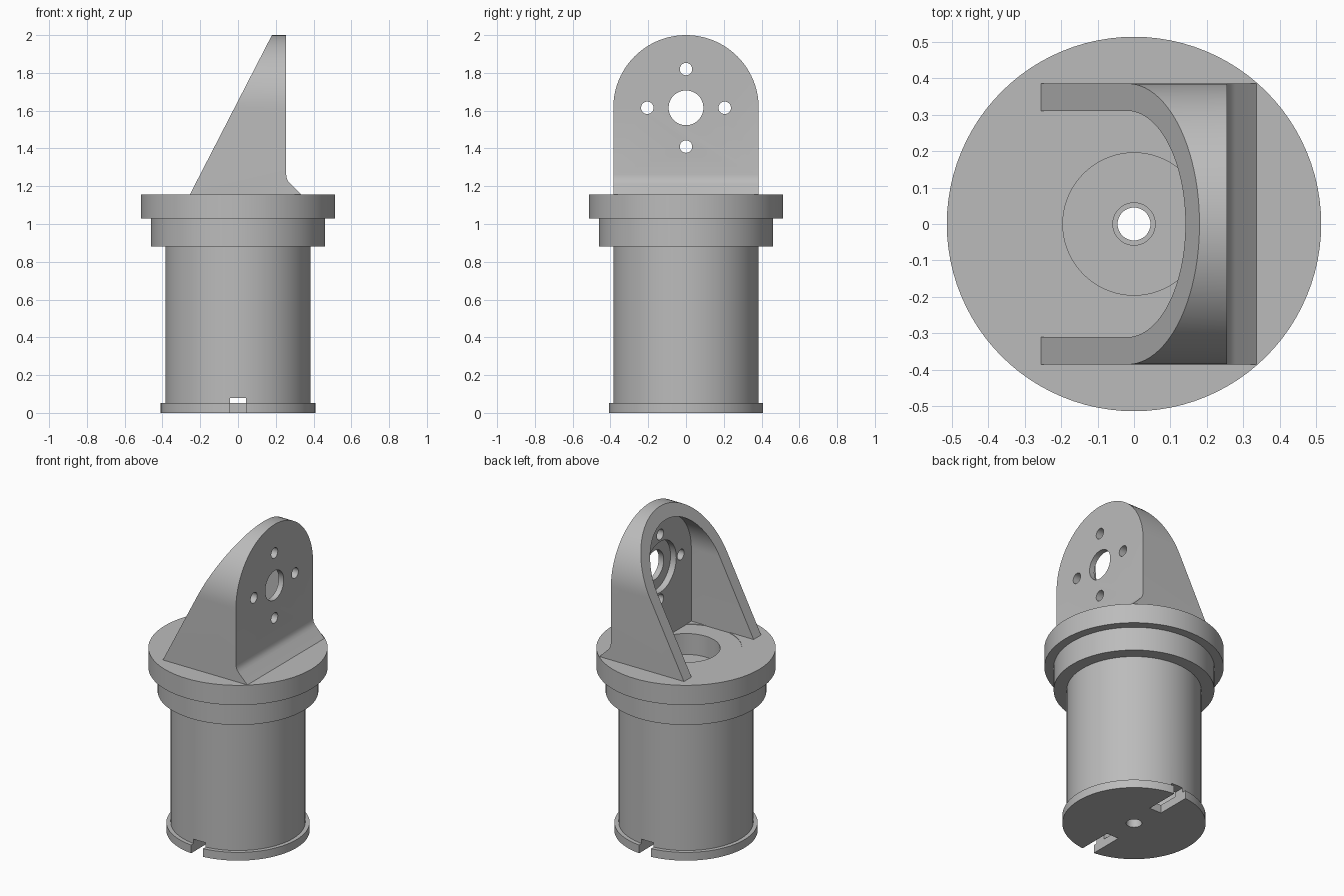
import bpy, bmesh, math
from mathutils import Vector, Matrix

cube = bpy.data.objects.get("Cube")
if cube:
    bpy.data.objects.remove(cube, do_unlink=True)

grey = bpy.data.materials.new("plain grey")
grey.use_nodes = True
grey.diffuse_color = (0.5, 0.5, 0.5, 1)
grey.node_tree.nodes["Principled BSDF"].inputs["Base Color"].default_value = (0.5, 0.5, 0.5, 1)


def make(name, bm):
    bmesh.ops.recalc_face_normals(bm, faces=bm.faces)
    mesh = bpy.data.meshes.new(name)
    bm.to_mesh(mesh)
    bm.free()
    obj = bpy.data.objects.new(name, mesh)
    mesh.materials.append(grey)
    bpy.context.collection.objects.link(obj)
    return obj


def prism(name, points, depth):
    """Extrude a closed outline of 3D points along a vector."""
    bm = bmesh.new()
    face = bm.faces.new([bm.verts.new(p) for p in points])
    ext = bmesh.ops.extrude_face_region(bm, geom=[face])
    bmesh.ops.translate(bm, vec=Vector(depth),
                        verts=[g for g in ext["geom"] if isinstance(g, bmesh.types.BMVert)])
    return make(name, bm)


def lathe(name, profile, steps=96):
    """Revolve a closed (radius, z) profile about z."""
    bm = bmesh.new()
    verts = [bm.verts.new((r, 0, z)) for r, z in profile]
    edges = [bm.edges.new((a, b)) for a, b in zip(verts, verts[1:] + verts[:1])]
    bmesh.ops.spin(bm, geom=verts + edges, cent=(0, 0, 0), axis=(0, 0, 1),
                   angle=math.tau, steps=steps, use_duplicate=False)
    bmesh.ops.remove_doubles(bm, verts=bm.verts, dist=1e-5)
    return make(name, bm)


def rod(name, radius, x0, x1, y, z, sides=48):
    """Cylinder lying along x."""
    circle = [(x0, y + radius * math.cos(i * math.tau / sides),
               z + radius * math.sin(i * math.tau / sides)) for i in range(sides)]
    return prism(name, circle, (x1 - x0, 0, 0))


def arch(name, radius, x0, x1, bottom, sides=48):
    """Round-topped block, extruded along x."""
    top = [(x0, radius * math.cos(i * math.pi / sides),
            HOLE_Z + radius * math.sin(i * math.pi / sides)) for i in range(sides + 1)]
    return prism(name, [(x0, radius, bottom)] + top + [(x0, -radius, bottom)], (x1 - x0, 0, 0))


def cut(obj, cutter, operation="DIFFERENCE"):
    cutter.hide_render = True
    mod = obj.modifiers.new("cut", "BOOLEAN")
    mod.object, mod.operation, mod.solver = cutter, operation, "EXACT"
    bpy.context.view_layer.objects.active = obj
    bpy.ops.object.modifier_apply(modifier=mod.name)
    bpy.data.objects.remove(cutter, do_unlink=True)


HOLE_Z = 1.615
DECK = 1.155

# Hollow stepped housing
housing = lathe("housing", [
    (0.045, 0), (0.41, 0), (0.41, 0.052), (0.385, 0.052), (0.385, 0.88),
    (0.46, 0.88), (0.46, 1.03), (0.513, 1.03), (0.513, DECK),
    (0.32, DECK), (0.32, DECK - 0.003), (0.195, DECK - 0.003), (0.195, 1.02),
    (0.058, 1.02), (0.058, 0.92), (0.32, 0.92), (0.32, 0.052), (0.045, 0.052)])

# Front and back slots in the base
for side in (-1, 1):
    outline = [(x, side * y, -0.1) for x, y in
               ((-0.042, 0.19), (0.042, 0.19), (0.042, 0.6), (-0.042, 0.6))]
    cut(housing, prism("slot_cutter", outline, (0, 0, 0.18)))

# Sloped bracket with a flared foot
side_profile = [(-0.263, 1.14), (0.335, 1.14), (0.335, DECK), (0.277, 1.213),
                (0.265, 1.227), (0.258, 1.243), (0.255, 1.262), (0.255, 2.1),
                (0.231, 2.1)]
bracket = prism("bracket", [(x, -0.5, z) for x, z in side_profile], (0, 1, 0))
cut(bracket, arch("outer_arch", 0.385, -1, 1, 1.0), "INTERSECT")
cut(bracket, arch("inner_arch", 0.31, -1, 0.18, 1.0))

# Recess, centre hole and four bolt holes
cut(bracket, rod("recess_cutter", 0.16, 0.1, 0.22, 0, HOLE_Z))
cut(bracket, rod("centre_cutter", 0.092, 0, 0.5, 0, HOLE_Z))
for i in range(4):
    a = i * math.pi / 2
    cut(bracket, rod("bolt_cutter", 0.033, 0.1, 0.5,
                     0.205 * math.cos(a), HOLE_Z + 0.205 * math.sin(a), 24))

# Smooth round surfaces, sharp edges kept
for obj in (housing, bracket):
    bpy.ops.object.select_all(action="DESELECT")
    obj.select_set(True)
    bpy.context.view_layer.objects.active = obj
    bpy.ops.object.shade_smooth_by_angle(angle=math.radians(30))
